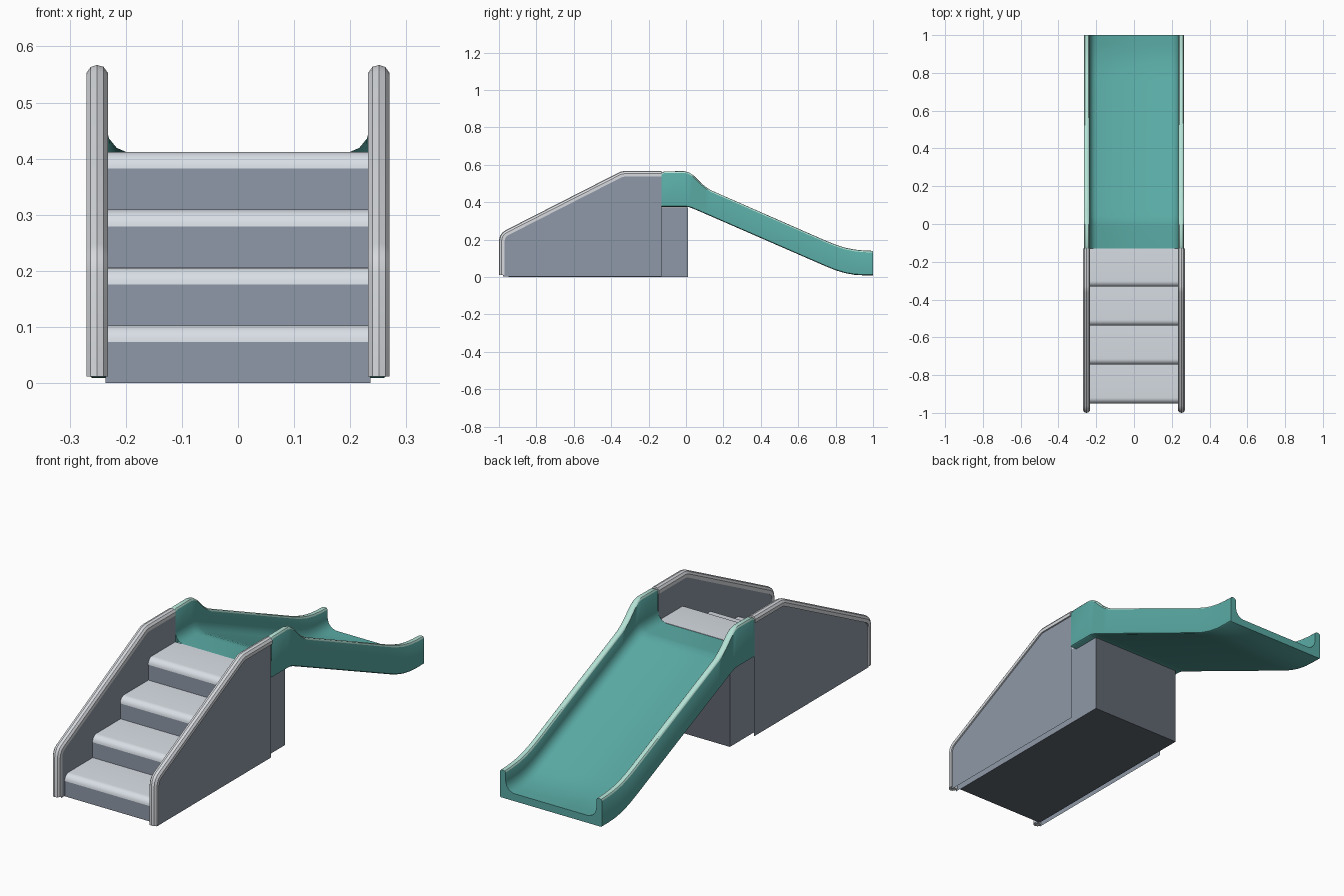
import bpy, bmesh, math
from mathutils import Vector

cube = bpy.data.objects.get("Cube")
if cube:
    bpy.data.objects.remove(cube, do_unlink=True)


def material(name, rgb):
    m = bpy.data.materials.new(name)
    m.use_nodes = True
    m.diffuse_color = (*rgb, 1)
    bsdf = m.node_tree.nodes["Principled BSDF"]
    bsdf.inputs["Base Color"].default_value = (*rgb, 1)
    bsdf.inputs["Roughness"].default_value = 0.6
    return m


slate = material("slate_grey", (0.27, 0.315, 0.385))
dark_slate = material("dark_slate_grey", (0.12, 0.137, 0.165))
pale = material("pale_grey", (0.69, 0.735, 0.79))
silver = material("silver_grey", (0.68, 0.70, 0.73))
teal = material("teal", (0.10, 0.40, 0.37))
mint = material("light_mint", (0.46, 0.76, 0.67))


def loft(name, rings, mats, accent=(), skip=(), capped_start=True, mirror=False, angle=30):
    """Skin closed rings of points; accent columns get the second material, skip columns stay open."""
    bm = bmesh.new()
    rows = [[bm.verts.new(p) for p in ring] for ring in rings]
    n = len(rows[0])
    for a, b in zip(rows, rows[1:]):
        for j in range(n):
            if j not in skip:
                k = (j + 1) % n
                face = bm.faces.new((a[j], a[k], b[k], b[j]))
                face.material_index = 1 if j in accent else 0
    if capped_start:
        bm.faces.new(rows[0])
    bm.faces.new(rows[-1])
    bmesh.ops.recalc_face_normals(bm, faces=bm.faces[:])
    mesh = bpy.data.meshes.new(name)
    bm.to_mesh(mesh)
    bm.free()
    for m in mats:
        mesh.materials.append(m)
    obj = bpy.data.objects.new(name, mesh)
    bpy.context.collection.objects.link(obj)
    if mirror:
        obj.modifiers.new("Mirror", "MIRROR")
    bpy.ops.object.select_all(action="DESELECT")
    obj.select_set(True)
    bpy.context.view_layer.objects.active = obj
    bpy.ops.object.shade_smooth_by_angle(angle=math.radians(angle))


def prism(name, outline, x0, x1, mats, **options):
    """Extrude a side outline of (y, z) points across x."""
    loft(name, [[(x, y, z) for y, z in outline] for x in (x0, x1)], mats, **options)


def inset(path, d):
    """Shift a (y, z) path to its right-hand side with mitred corners."""
    pts = [Vector(p) for p in path]
    dirs = [(b - a).normalized() for a, b in zip(pts, pts[1:])]
    out = []
    for i, p in enumerate(pts):
        a, b = dirs[max(i - 1, 0)], dirs[min(i, len(dirs) - 1)]
        na, nb = Vector((a.y, -a.x)), Vector((b.y, -b.x))
        out.append(p + (na + nb) * d / (1 + na.dot(nb)))
    return out


# Stair body with a darker underside and back
rise, going, nose, r = 0.103, 0.206, -0.95, 0.03
stairs = [(0.012, 0.0)]
for i in range(4):
    y = nose + 0.002 + i * going
    stairs += [(y, i * rise - (r - 0.002 if i else 0)), (y, (i + 1) * rise - r + 0.002)]
stairs += [(-0.13, stairs[-1][1]), (-0.13, 0.372), (0.012, 0.372)]
prism("stair_body", stairs, -0.236, 0.236, [slate, dark_slate],
      accent={0, len(stairs) - 1})

# Treads with a rounded front edge flush with the risers
for i in range(4):
    y, top = nose + i * going, (i + 1) * rise
    back = y + going + 0.01 if i < 3 else -0.13
    arc = [(y + r - r * math.sin(a), top - r + r * math.cos(a))
           for a in (math.pi * s / 12 for s in range(7))]
    prism(f"tread_{i + 1}", [(back, top)] + arc + [(back, top - r)],
          -0.2355, 0.2355, [pale], angle=40)

# Hollow side panels, open at the bottom and back
rail = [(-1, 0.012), (-1, 0.195), (-0.995, 0.218), (-0.983, 0.237), (-0.965, 0.25),
        (-0.365, 0.556), (-0.35, 0.563), (-0.33, 0.567), (-0.13, 0.567)]
edge = [tuple(p) for p in inset(rail, 0.022)]
n = len(edge)
prism("side_panel", edge + [(-0.13, 0.003), (edge[0][0], 0.003)],
      0.234, 0.263, [slate], skip={n - 1, n, n + 1}, mirror=True)

# Faceted handrail trim around the panel edge
bead = [(-0.019, 0.03), (-0.019, 0.014), (-0.0115, 0.0037), (0, 0),
        (0.0115, 0.0037), (0.019, 0.014), (0.019, 0.03)]
shifted = [(dx, inset(rail, d)) for dx, d in bead]
loft("handrail_trim", [[(0.251 + dx, *path[i]) for dx, path in shifted]
                       for i in range(len(rail))], [silver], mirror=True, angle=28)

# Slide chute: underside and rim heights (y, bottom, top) along its length
stations = [(-0.13, 0.375, 0.558), (-0.115, 0.375, 0.565), (-0.01, 0.375, 0.566),
            (0.015, 0.374, 0.56), (0.04, 0.365, 0.543), (0.08, 0.348, 0.503),
            (0.105, 0.337, 0.483), (0.135, 0.324, 0.463), (0.75, 0.056, 0.193),
            (0.8, 0.036, 0.173), (0.85, 0.021, 0.157), (0.9, 0.012, 0.147),
            (0.95, 0.009, 0.142), (1, 0.009, 0.14)]


def chute(y, b, t):
    half = [(0.26, b), (0.265, b + 0.004), (0.265, t - 0.009), (0.26, t - 0.002),
            (0.25, t), (0.24, t - 0.002), (0.235, t - 0.009), (0.235, b + 0.082),
            (0.23, b + 0.061), (0.216, b + 0.044), (0.195, b + 0.035)]
    return [(x, y, z) for x, z in half] + [(-x, y, z) for x, z in reversed(half)]


rim = {2, 3, 4, 5}
loft("slide_chute", [chute(*s) for s in stations], [teal, mint],
     accent=rim | {20 - j for j in rim}, capped_start=False, angle=40)
